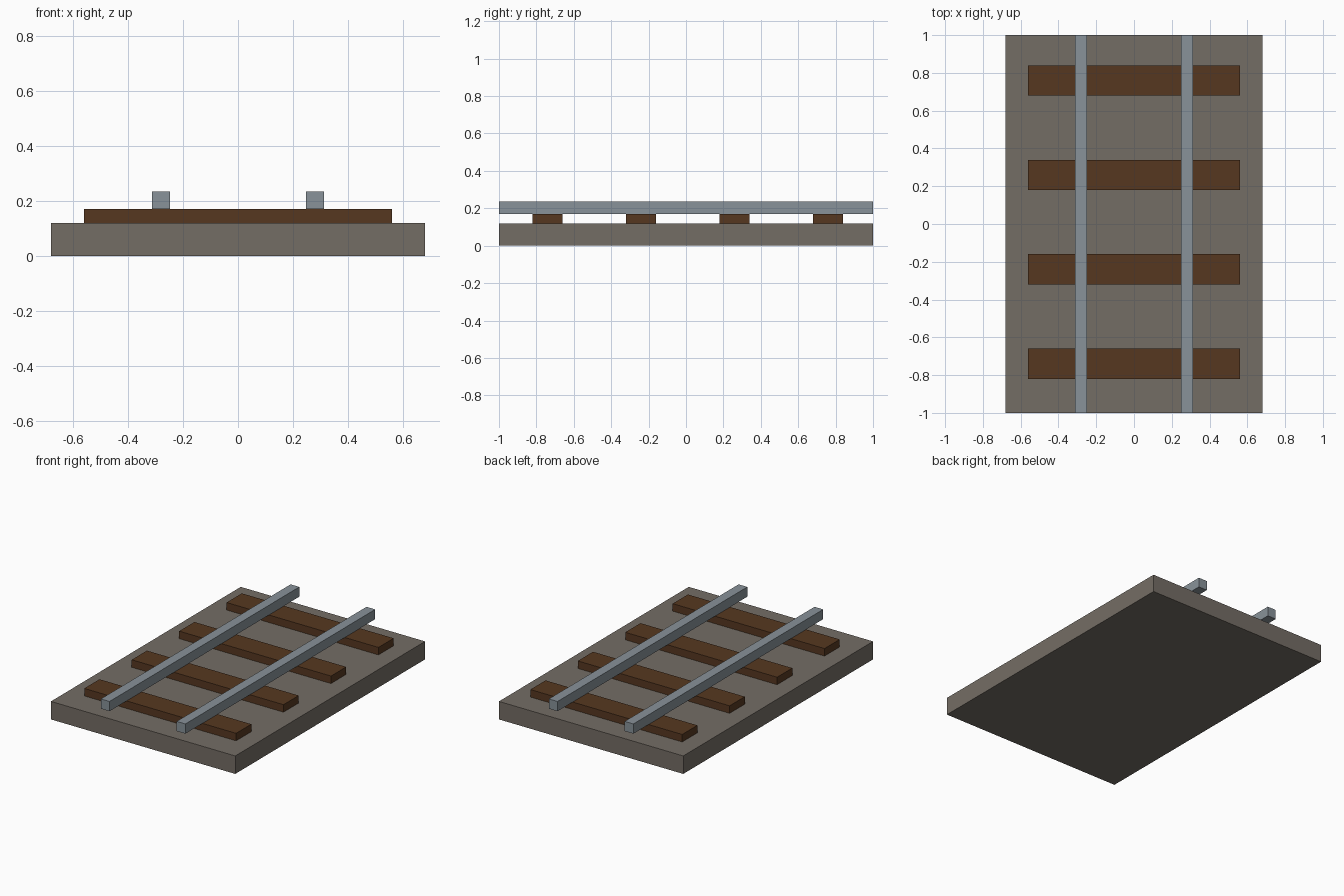
import bpy

if "Cube" in bpy.data.objects:
    bpy.data.objects.remove(bpy.data.objects["Cube"])


def make_material(name, rgb):
    mat = bpy.data.materials.new(name)
    mat.diffuse_color = (*rgb, 1.0)
    mat.use_nodes = True
    mat.node_tree.nodes["Principled BSDF"].inputs["Base Color"].default_value = mat.diffuse_color
    return mat


def box(name, low, high, mat):
    """Axis-aligned box between two opposite corners."""
    size = [b - a for a, b in zip(low, high)]
    centre = [(a + b) / 2 for a, b in zip(low, high)]
    bpy.ops.mesh.primitive_cube_add(size=1, location=centre)
    obj = bpy.context.object
    obj.name = name
    obj.scale = size
    bpy.ops.object.transform_apply(location=False, rotation=False, scale=True)
    obj.data.materials.append(mat)
    return obj


gravel = make_material("gravel_grey", (0.175, 0.153, 0.130))
wood = make_material("dark_wood", (0.093, 0.039, 0.0145))
steel = make_material("steel_grey", (0.246, 0.287, 0.319))

BED_TOP, TIE_TOP, RAIL_TOP = 0.12, 0.17, 0.235

# Ballast bed
box("ballast_bed", (-0.68, -1, 0), (0.68, 1, BED_TOP), gravel)

# Four evenly spaced wooden ties
for i in range(4):
    y = -0.74 + 0.5 * i
    box(f"tie_{i + 1}", (-0.56, y - 0.08, BED_TOP), (0.56, y + 0.08, TIE_TOP), wood)

# Pair of rails resting on the ties
for side, x in (("left", -0.28), ("right", 0.28)):
    box(f"rail_{side}", (x - 0.032, -1, TIE_TOP), (x + 0.032, 1, RAIL_TOP), steel)
